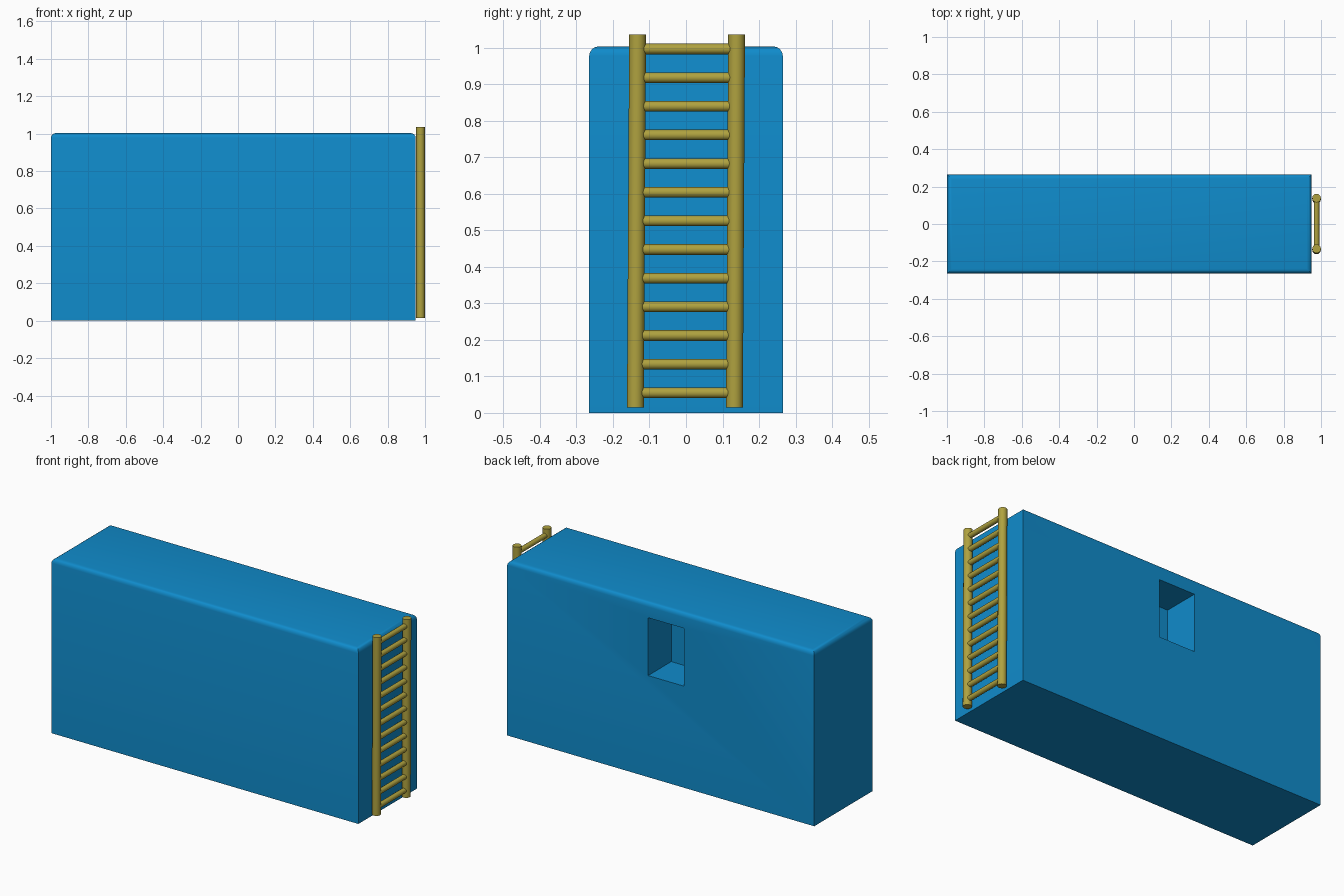
import bpy, bmesh, math
from mathutils import Vector

if "Cube" in bpy.data.objects:
    bpy.data.objects.remove(bpy.data.objects["Cube"])


def material(name, rgb):
    m = bpy.data.materials.new(name)
    m.diffuse_color = (*rgb, 1)
    m.use_nodes = True
    m.node_tree.nodes["Principled BSDF"].inputs["Base Color"].default_value = m.diffuse_color
    return m


BLUE = material("blue_paint", (0.005, 0.26, 0.60))
OCHRE = material("ochre_paint", (0.43, 0.36, 0.05))


def add_object(name, bm, mat):
    bmesh.ops.recalc_face_normals(bm, faces=bm.faces)
    mesh = bpy.data.meshes.new(name)
    bm.to_mesh(mesh)
    bm.free()
    obj = bpy.data.objects.new(name, mesh)
    bpy.context.collection.objects.link(obj)
    mesh.materials.append(mat)
    return obj


def box(lo, hi):
    bm = bmesh.new()
    bmesh.ops.create_cube(bm, size=1)
    for v in bm.verts:
        v.co = [(a + b) / 2 + c * (b - a) for a, b, c in zip(lo, hi, v.co)]
    return bm


def smooth(obj):
    bpy.ops.object.select_all(action='DESELECT')
    obj.select_set(True)
    bpy.context.view_layer.objects.active = obj
    bpy.ops.object.shade_smooth_by_angle(angle=math.radians(35))


def rod(name, start, end, radius, sides):
    start, end = Vector(start), Vector(end)
    axis = end - start
    bm = bmesh.new()
    bmesh.ops.create_cone(bm, cap_ends=True, segments=sides, radius1=radius,
                          radius2=radius, depth=axis.length)
    turn = axis.to_track_quat('Z', 'Y')
    for v in bm.verts:
        v.co = turn @ v.co + (start + end) / 2
    smooth(add_object(name, bm, OCHRE))


# Main block with rounded top rim
bm = box((-1, -0.265, 0), (0.95, 0.265, 1.003))
rim = [e for e in bm.edges if all(v.co.z > 0.9 for v in e.verts)]
bmesh.ops.bevel(bm, geom=rim, offset=0.026, segments=4, profile=0.5,
                affect='EDGES', clamp_overlap=True)
body = add_object("body", bm, BLUE)

# Window recess in the back
cutter = add_object("recess_cutter", box((-0.174, 0.055, 0.583), (0.055, 0.4, 0.915)), BLUE)
cutter.hide_render = True
cutter.hide_viewport = False
cutter.display_type = 'WIRE'
cut = body.modifiers.new("recess", 'BOOLEAN')
cut.operation = 'DIFFERENCE'
cut.solver = 'EXACT'
cut.object = cutter
bpy.context.view_layer.objects.active = body
bpy.ops.object.modifier_apply(modifier=cut.name)
bpy.data.objects.remove(cutter)
smooth(body)

# Ladder on the right end, leaning very slightly
X = 0.976
for name, side in (("ladder_rail_front", -1), ("ladder_rail_back", 1)):
    y = side * 0.1355
    rod(name, (X, y - 0.003, 0.015), (X, y + 0.003, 1.036), 0.023, 24)

RUNGS = 13
for i in range(RUNGS):
    z = 0.055 + i * 0.941 / (RUNGS - 1)
    rod(f"ladder_rung_{i + 1}", (X, -0.122, z), (X, 0.122, z), 0.0145, 16)
